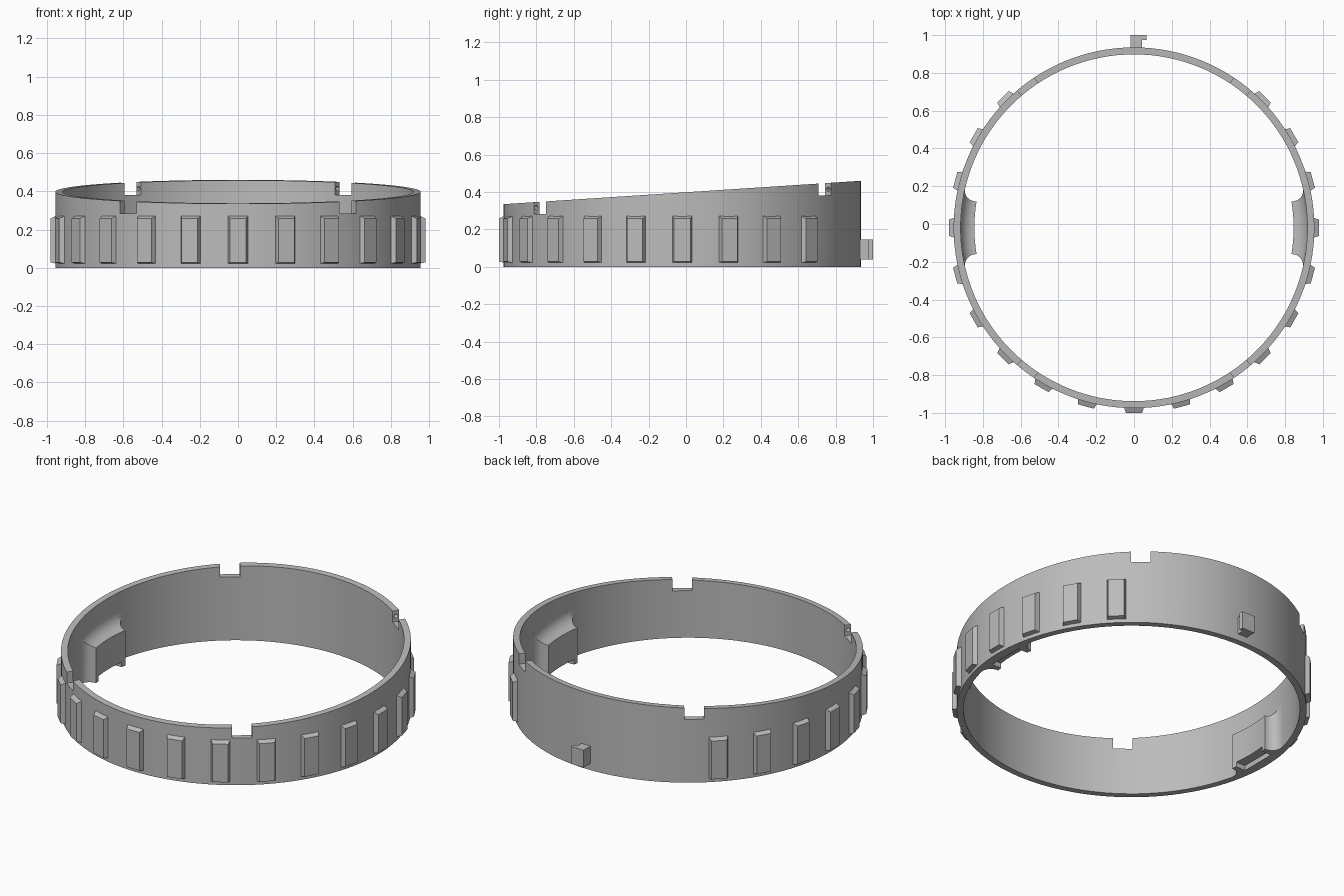
import bpy, bmesh
from math import sin, cos, pi, radians
from mathutils import Matrix, Vector

if "Cube" in bpy.data.objects:
    bpy.data.objects.remove(bpy.data.objects["Cube"])

CY, R_OUT, R_IN = -0.02, 0.955, 0.918      # ring centre and radii

grey = bpy.data.materials.new("plain_grey")
grey.use_nodes = True
grey.diffuse_color = (0.5, 0.5, 0.5, 1)
grey.node_tree.nodes["Principled BSDF"].inputs["Base Color"].default_value = (0.5, 0.5, 0.5, 1)


def top_z(y):
    """Height of the slanted rim."""
    return 0.335 + (y + 0.975) * 0.0654


def polar(r, a, z):
    return Vector((r * cos(a), CY + r * sin(a), z))


def placed(r, a, z):
    """Frame with x pointing outward from the ring."""
    return Matrix.Translation(polar(r, a, z)) @ Matrix.Rotation(a, 4, 'Z')


def finish(name, bm):
    bmesh.ops.recalc_face_normals(bm, faces=bm.faces)
    mesh = bpy.data.meshes.new(name)
    bm.to_mesh(mesh)
    bm.free()
    mesh.materials.append(grey)
    ob = bpy.data.objects.new(name, mesh)
    bpy.context.collection.objects.link(ob)
    return ob


def box(name, size, matrix):
    bm = bmesh.new()
    bmesh.ops.create_cube(bm, size=1, matrix=matrix @ Matrix.Diagonal((*size, 1)))
    return finish(name, bm)


def activate(ob):
    bpy.ops.object.select_all(action='DESELECT')
    ob.select_set(True)
    bpy.context.view_layer.objects.active = ob


def cut(ob, cutter):
    cutter.hide_render = True
    mod = ob.modifiers.new("cut", 'BOOLEAN')
    mod.operation, mod.solver, mod.object = 'DIFFERENCE', 'EXACT', cutter
    activate(ob)
    bpy.ops.object.modifier_apply(modifier=mod.name)
    bpy.data.objects.remove(cutter)


def smooth(ob):
    activate(ob)
    bpy.ops.object.shade_smooth_by_angle(angle=radians(30))


# Ring wall with slanted top
N = 128
bm = bmesh.new()
loops = []
for r, top in ((R_OUT, False), (R_OUT, True), (R_IN, True), (R_IN, False)):
    pts = [polar(r, 2 * pi * i / N, 0) for i in range(N)]
    loops.append([bm.verts.new((p.x, p.y, top_z(p.y) if top else 0)) for p in pts])
for k in range(4):
    a, b = loops[k], loops[(k + 1) % 4]
    for i in range(N):
        j = (i + 1) % N
        bm.faces.new((a[i], a[j], b[j], b[i]))
ring = finish("ring_wall", bm)

# Four rim notches, each with a small pin hole in one end
NOTCH = 0.108
for deg in (53, 127, 233, 307):
    a = radians(deg)
    mid = polar((R_OUT + R_IN) / 2, a, 0)
    floor = top_z(mid.y) - 0.065
    cut(ring, box("notch_cutter", (0.12, NOTCH, 0.2), placed(0.9365, a, floor + 0.1)))
    side = 1 if sin(a) * mid.x > 0 else -1     # end nearest the centre line
    bm = bmesh.new()
    bmesh.ops.create_cone(
        bm, cap_ends=True, segments=16, radius1=0.012, radius2=0.012, depth=0.06,
        matrix=placed(0.9365, a, floor + 0.033)
        @ Matrix.Translation((0, side * (NOTCH / 2 + 0.005), 0))
        @ Matrix.Rotation(pi / 2, 4, 'X'))
    cut(ring, finish("hole_cutter", bm))
smooth(ring)

# Grip ribs with chamfered edges, around all but the back
for k in range(-9, 10):
    bm = bmesh.new()
    m = placed(0, radians(-90 + 15 * k), 0)
    back, front = [
        [bm.verts.new(m @ Vector((r, s * w, z))) for s, z in ((-1, lo), (1, lo), (1, hi), (-1, hi))]
        for r, w, lo, hi in ((0.945, 0.055, 0.02, 0.275), (0.98, 0.043, 0.028, 0.258))]
    bm.faces.new(back)
    bm.faces.new(front)
    for i in range(4):
        j = (i + 1) % 4
        bm.faces.new((back[i], back[j], front[j], front[i]))
    finish(f"grip_rib_{k + 10}", bm)


def inner_block(name, centre):
    """Block on the inner wall, blended to it by a concave fillet."""
    steps, cols, f = 8, 10, R_IN - 0.845
    rows = []
    for s in range(steps + 1):
        t = pi / 2 * s / steps
        rows.append((f * (1 - cos(t)), R_IN - f * (1 - sin(t))))
    rows.append((f, R_IN + 0.01))              # sunk into the wall
    bm = bmesh.new()
    low, high = [], []
    for grow, r in rows:
        half = (0.14 + grow) / r
        angles = [centre + half * (2 * i / cols - 1) for i in range(cols + 1)]
        low.append([bm.verts.new(polar(r, a, 0)) for a in angles])
        high.append([bm.verts.new(polar(r, a, 0.212 + grow)) for a in angles])
    for k in (0, -1):
        for i in range(cols):
            bm.faces.new((low[k][i], low[k][i + 1], high[k][i + 1], high[k][i]))
    for k in range(len(rows) - 1):
        for i in range(cols):
            bm.faces.new((high[k][i], high[k][i + 1], high[k + 1][i + 1], high[k + 1][i]))
            bm.faces.new((low[k][i], low[k][i + 1], low[k + 1][i + 1], low[k + 1][i]))
        for e in (0, cols):
            bm.faces.new((low[k][e], high[k][e], high[k + 1][e], low[k + 1][e]))
    block = finish(name, bm)
    # Recess under the block
    cut(block, box("recess_cutter", (0.08, 0.22, 0.06), placed(0.86, centre, 0)))
    smooth(block)


inner_block("left_inner_block", 0)
inner_block("right_inner_block", pi)

# Hooked tab at the back
bm = bmesh.new()
outline = [(-0.018, 0.92), (0.043, 0.92), (0.043, 0.975), (0.066, 0.975), (0.066, 1.0), (-0.018, 1.0)]
face = bm.faces.new([bm.verts.new((x, y, 0.04)) for x, y in outline])
made = bmesh.ops.extrude_face_region(bm, geom=[face])["geom"]
bmesh.ops.translate(bm, vec=(0, 0, 0.105), verts=[g for g in made if isinstance(g, bmesh.types.BMVert)])
finish("back_tab", bm)
